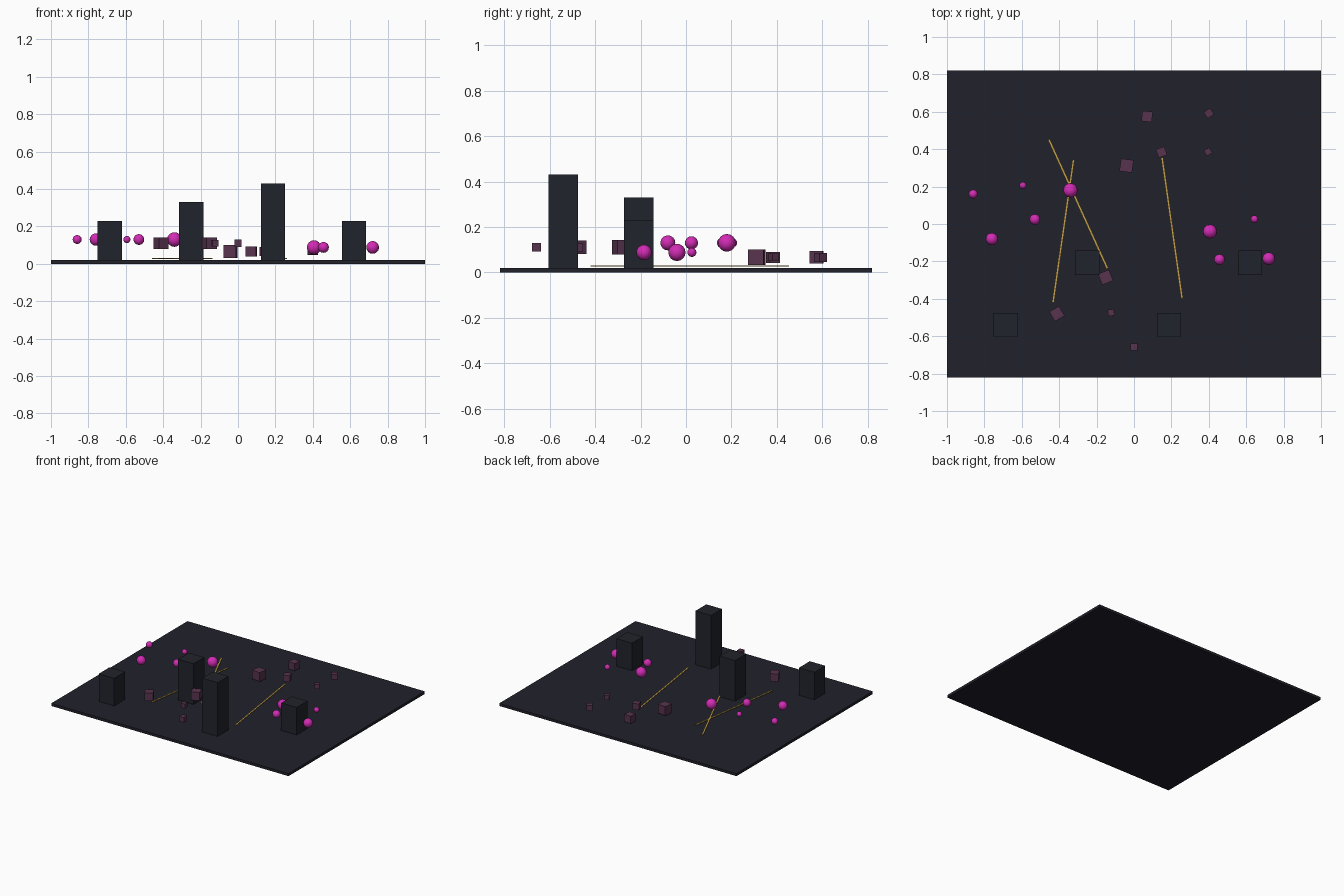
import bpy
import math
from mathutils import Vector

cube = bpy.data.objects.get("Cube")
if cube:
    bpy.data.objects.remove(cube, do_unlink=True)


def material(name, color):
    m = bpy.data.materials.new(name)
    m.use_nodes = True
    m.diffuse_color = (*color, 1)
    bsdf = next(n for n in m.node_tree.nodes if n.type == 'BSDF_PRINCIPLED')
    bsdf.inputs["Base Color"].default_value = (*color, 1)
    return m


FLOOR = material("dark slate floor", (0.015, 0.015, 0.024))
TOWER = material("dark blue slate", (0.015, 0.017, 0.025))
MAGENTA = material("magenta", (0.65, 0.025, 0.46))
MAUVE = material("dusky mauve", (0.095, 0.034, 0.077))
GOLD = material("gold", (0.55, 0.35, 0.07))


def box(name, center, size, mat, turn=0):
    bpy.ops.mesh.primitive_cube_add(size=1, location=center,
                                    rotation=(0, 0, math.radians(turn)))
    ob = bpy.context.object
    ob.name = name
    ob.scale = size
    ob.data.materials.append(mat)
    return ob


def ball(name, center, radius):
    bpy.ops.mesh.primitive_uv_sphere_add(segments=12, ring_count=8,
                                         radius=radius, location=center)
    ob = bpy.context.object
    ob.name = name
    ob.data.materials.append(MAGENTA)
    bpy.ops.object.shade_smooth()


def strip(name, start, end):
    a, b = Vector(start), Vector(end)
    d, mid = b - a, (a + b) / 2
    box(name, (mid.x, mid.y, 0.028), (d.length, 0.012, 0.004), GOLD,
        math.degrees(math.atan2(d.y, d.x)))


# Floor slab
box("floor", (0, 0, 0.01), (2, 1.64, 0.02), FLOOR)

# Towers: x, y, top height
for x, y, top in [(-0.685, -0.54, 0.23), (-0.25, -0.207, 0.33),
                  (0.187, -0.54, 0.43), (0.62, -0.207, 0.23)]:
    box("tower", (x, y, (top + 0.02) / 2), (0.13, 0.13, top - 0.02), TOWER)

# Floating balls, a high cluster and a low one: x, y, radius
HIGH_BALLS = [(-0.86, 0.16, 0.024), (-0.594, 0.206, 0.019),
              (-0.53, 0.024, 0.029), (-0.76, -0.08, 0.033),
              (-0.34, 0.18, 0.039)]
LOW_BALLS = [(0.406, -0.04, 0.038), (0.457, -0.19, 0.029),
             (0.644, 0.026, 0.02), (0.72, -0.185, 0.034)]
for height, cluster in [(0.13, HIGH_BALLS), (0.088, LOW_BALLS)]:
    for x, y, r in cluster:
        ball("ball", (x, y, height), r)

# Floating cubes, a low cluster and a high one: x, y, size, turn
LOW_CUBES = [(0.07, 0.575, 0.056, -6), (0.4, 0.592, 0.04, 35),
             (0.396, 0.386, 0.034, 30), (0.147, 0.384, 0.048, 20),
             (-0.04, 0.312, 0.068, -8)]
HIGH_CUBES = [(-0.152, -0.285, 0.063, 22), (-0.412, -0.48, 0.06, 30),
              (-0.123, -0.474, 0.034, 10), (0, -0.658, 0.038, 0)]
for height, cluster in [(0.066, LOW_CUBES), (0.11, HIGH_CUBES)]:
    for x, y, s, turn in cluster:
        box("small_cube", (x, y, height), (s, s, s), MAUVE, turn)

# Thin gold strips hovering over the floor
strip("left_strip", (-0.323, 0.345), (-0.433, -0.42))
strip("crossing_strip", (-0.455, 0.452), (-0.142, -0.238))
strip("right_strip", (0.15, 0.355), (0.257, -0.398))
